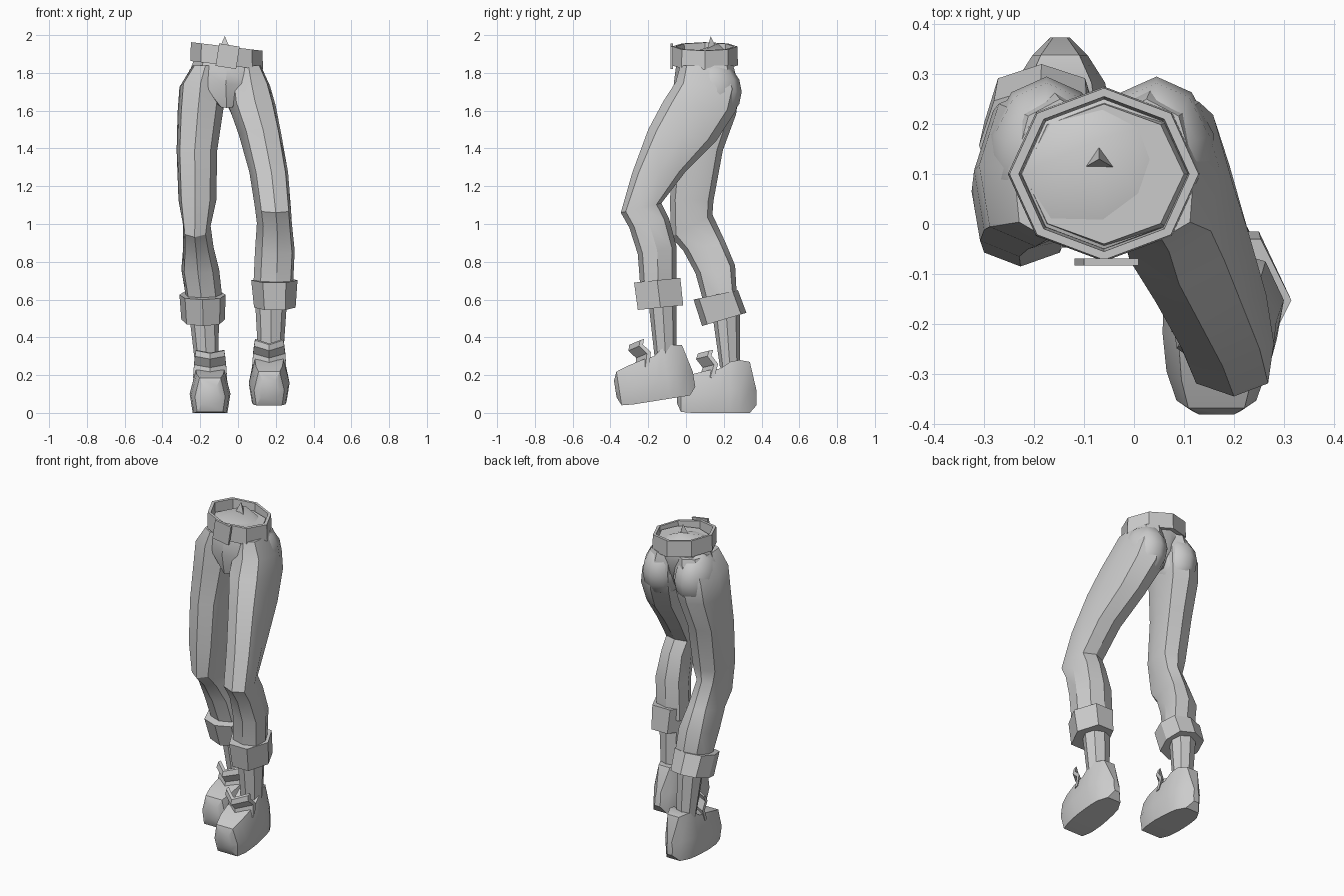
import bpy, bmesh, math
from mathutils import Vector, Matrix

cube = bpy.data.objects.get("Cube")
if cube:
    bpy.data.objects.remove(cube)

grey = bpy.data.materials.new("plain grey")
grey.use_nodes = True
colour = (0.6, 0.6, 0.6, 1)
grey.diffuse_color = colour
grey.node_tree.nodes["Principled BSDF"].inputs["Base Color"].default_value = colour


def finish(name, bm, angle=28):
    bmesh.ops.recalc_face_normals(bm, faces=bm.faces)
    mesh = bpy.data.meshes.new(name)
    bm.to_mesh(mesh)
    bm.free()
    mesh.materials.append(grey)
    obj = bpy.data.objects.new(name, mesh)
    bpy.context.collection.objects.link(obj)
    bpy.ops.object.select_all(action='DESELECT')
    obj.select_set(True)
    bpy.context.view_layer.objects.active = obj
    bpy.ops.object.shade_smooth_by_angle(angle=math.radians(angle))
    return obj


def oval(ring, sides, power=1, skew=0):
    """Loop from side limits plus front and back points; a low power squares the corners."""
    x0, x1, yf, zf, yb, zb = ring
    mid = Vector(((x0 + x1) / 2, (yf + yb) / 2, (zf + zb) / 2))
    across = Vector(((x1 - x0) / 2, 0, 0))
    depth = Vector((-skew, (yb - yf) / 2, (zb - zf) / 2))
    if sides == 6:
        depth /= math.sin(math.pi / 3)

    def bulge(v):
        return 0 if abs(v) < 1e-6 else math.copysign(abs(v) ** power, v)
    turns = [math.tau * i / sides for i in range(sides)]
    return [mid + across * bulge(math.cos(t)) + depth * bulge(math.sin(t)) for t in turns]


def loft(name, loops, closed=False, angle=28):
    bm = bmesh.new()
    rows = [[bm.verts.new(p) for p in loop] for loop in loops]
    n = len(rows[0])
    pairs = list(zip(rows, rows[1:]))
    if closed:
        pairs.append((rows[-1], rows[0]))
    for a, b in pairs:
        for i in range(n):
            j = (i + 1) % n
            bm.faces.new((a[i], a[j], b[j], b[i]))
    if not closed:
        bm.faces.new(rows[0])
        bm.faces.new(rows[-1])
    return finish(name, bm, angle)


def tube(name, rings, sides=8, angle=28, power=1, skew=0):
    return loft(name, [oval(r, sides, power, skew) for r in rings], angle=angle)


# Trouser legs: thigh, knee and calf
tube("left_trouser_leg", [
    (-.04, .12, -.03, 1.84, .25, 1.84), (-.06, .17, -.055, 1.75, .285, 1.71),
    (-.05, .20, -.12, 1.65, .265, 1.60), (.005, .23, -.20, 1.50, .16, 1.44),
    (.06, .265, -.285, 1.27, 0, 1.28), (.09, .28, -.345, 1.06, -.13, 1.11),
    (.10, .285, -.30, .98, -.09, 1.03), (.09, .30, -.255, .84, -.05, .88),
    (.08, .29, -.24, .64, -.05, .64)], angle=32, power=.8, skew=.015)
tube("right_trouser_leg", [
    (-.24, -.08, -.03, 1.84, .25, 1.84), (-.31, -.06, -.045, 1.75, .28, 1.70),
    (-.32, -.08, -.05, 1.60, .265, 1.58), (-.325, -.11, -.065, 1.39, .195, 1.39),
    (-.315, -.115, -.085, 1.13, .145, 1.12), (-.29, -.145, -.08, .93, .14, 1.05),
    (-.29, -.13, -.015, .86, .21, .90), (-.30, -.10, .05, .74, .26, .78),
    (-.27, -.08, .10, .56, .27, .60)], angle=32, power=.8, skew=-.012)

# Pelvis: wedge narrowing down to the crotch
tube("pelvis", [
    (-.22, .10, -.04, 1.90, .24, 1.90), (-.25, .13, -.055, 1.82, .25, 1.83),
    (-.23, .10, -.065, 1.74, .23, 1.72), (-.10, -.02, -.05, 1.615, .19, 1.63)], angle=38)

# Rounded seat
for side, x in (("left", .045), ("right", -.175)):
    bm = bmesh.new()
    bmesh.ops.create_uvsphere(bm, u_segments=10, v_segments=8, radius=1,
                              matrix=Matrix.Translation((x, .13, 1.70))
                              @ Matrix.Diagonal((.12, .165, .165, 1)))
    finish(side + "_seat", bm, 50)

# Ankles
tube("left_ankle", [(.09, .26, -.20, .60, -.05, .60), (.11, .235, -.16, .24, -.05, .24)])
tube("right_ankle", [(-.26, -.10, .14, .52, .285, .55), (-.225, -.105, .18, .24, .285, .24)])

# Turned-up cuffs
tube("left_cuff", [(.07, .315, -.275, .69, -.03, .715), (.085, .305, -.255, .545, -.015, .57)], 6)
tube("right_cuff", [(-.31, -.065, .04, .60, .275, .65), (-.30, -.07, .085, .46, .32, .53)],
     power=.8)


# Belt: hollow eight-sided band, lower on the left hip
def belt_loop(radius, z):
    pts = oval((-.06 - radius * 1.1, -.06 + radius * 1.1, .1 - radius, z, .1 + radius, z), 8)
    return [p + Vector((0, 0, -.12 * (p.x + .06))) for p in pts]


loft("belt", [belt_loop(.172, 1.94), belt_loop(.175, 1.84),
              belt_loop(.15, 1.84), belt_loop(.155, 1.94)], closed=True, angle=20)

# Domed waist cap inside the belt, with a small peak
bm = bmesh.new()
rim = [bm.verts.new(p) for p in belt_loop(.15, 1.88)]
peak = bm.verts.new((-.07, .17, 1.955))
for a, b in zip(rim, rim[1:] + rim[:1]):
    bm.faces.new((a, b, peak))
finish("waist_cap", bm, 40)
bm = bmesh.new()
bmesh.ops.create_cone(bm, segments=3, radius1=.035, radius2=0, depth=.07,
                      matrix=Matrix.Translation((-.07, .13, 1.96)))
finish("waist_peak", bm)

# Belt buckle
bm = bmesh.new()
bmesh.ops.create_cube(bm, size=1, matrix=Matrix.Translation((-.055, -.076, 1.888))
                      @ Matrix.Rotation(math.radians(9), 4, 'Y')
                      @ Matrix.Diagonal((.11, .014, .12, 1)))
finish("belt_buckle", bm)


# Shoes: lofted from toe to heel, each with a thin tongue folded around the shin
def shoe(side, place, pitch):
    loops = []
    for y, w, low, high in [(-.21, .05, .05, .14), (-.19, .08, .005, .185), (-.13, .10, 0, .205),
                            (-.05, .108, 0, .225), (.02, .105, 0, .235), (.07, .10, 0, .27),
                            (.12, .09, 0, .28), (.175, .055, 0, .27), (.21, .02, .04, .12)]:
        mid = low + (high - low) * .45
        half = [(w * .85, low), (w, mid), (w * .7, high)]
        loops.append([Vector((x, y, z)) for x, z in half]
                     + [Vector((-x, y, z)) for x, z in reversed(half)])
    body = loft(side + "_shoe", loops, angle=35)
    tongue = []
    for y, z, w in [(-.095, .17, .09), (-.075, .24, .085), (-.11, .285, .08), (-.10, .315, .075)]:
        front = [Vector((-w, y + .06, z + .015)), Vector((0, y, z)), Vector((w, y + .06, z + .015))]
        tongue.append(front + [p + Vector((0, .022, .004)) for p in reversed(front)])
    flap = loft(side + "_shoe_tongue", tongue)
    for obj in (body, flap):
        obj.location = place
        obj.rotation_euler.x = math.radians(pitch)


shoe("left", (.165, -.152, .065), 9)
shoe("right", (-.148, .163, 0), 0)
